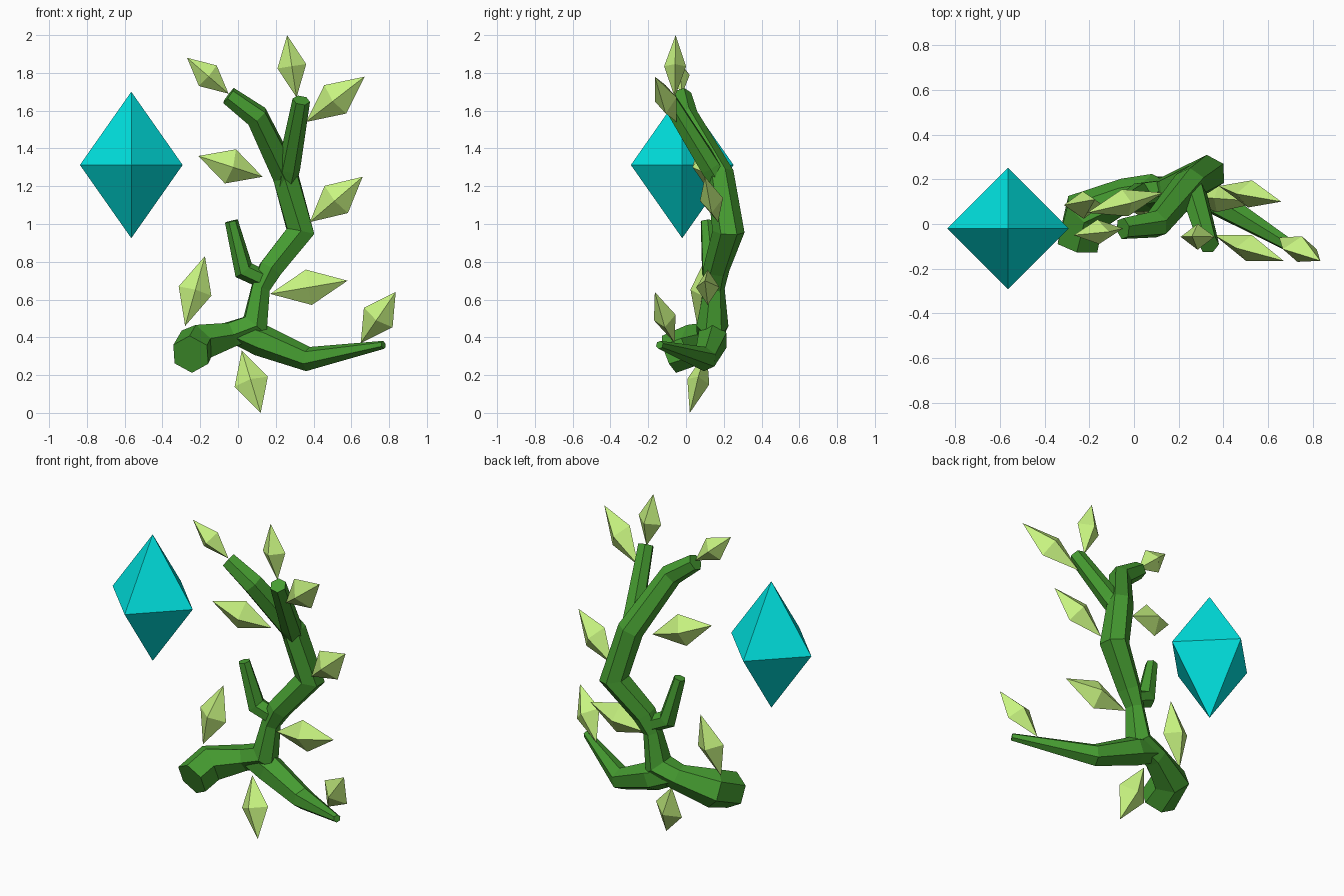
import bpy, bmesh, math
from mathutils import Vector

if "Cube" in bpy.data.objects:
    bpy.data.objects.remove(bpy.data.objects["Cube"])


def material(name, rgb):
    m = bpy.data.materials.new(name)
    m.diffuse_color = (*rgb, 1)
    m.use_nodes = True
    m.node_tree.nodes["Principled BSDF"].inputs["Base Color"].default_value = m.diffuse_color
    return m


GREEN = material("branch_green", (0.06, 0.33, 0.03))
LIME = material("leaf_lime", (0.58, 0.91, 0.22))
CYAN = material("crystal_cyan", (0.0, 0.76, 0.74))
Y = Vector((0, 1, 0))


def finish(bm, name, mat):
    bmesh.ops.recalc_face_normals(bm, faces=bm.faces)
    me = bpy.data.meshes.new(name)
    bm.to_mesh(me)
    bm.free()
    me.materials.append(mat)
    ob = bpy.data.objects.new(name, me)
    bpy.context.collection.objects.link(ob)
    return ob


def tube(name, nodes, sides=6):
    """Low-poly limb through nodes (x, y, z, radius) with mitred rings."""
    bm = bmesh.new()
    pts = [Vector(n[:3]) for n in nodes]
    rings, last = [], None
    for i, p in enumerate(pts):
        a = (p - pts[max(i - 1, 0)]).normalized()
        b = (pts[min(i + 1, len(pts) - 1)] - p).normalized()
        t = (a + b).normalized()
        if last is None:
            last = t.cross(Y)
        u = (last - t * last.dot(t)).normalized()
        last, v = u, t.cross(u)
        ring = []
        for k in range(sides):
            w = 2 * math.pi * k / sides
            ring.append(bm.verts.new(p + nodes[i][3] * (math.cos(w) * u + math.sin(w) * v)))
        rings.append(ring)
    for r, s in zip(rings, rings[1:]):
        for k in range(sides):
            j = (k + 1) % sides
            bm.faces.new((r[k], r[j], s[j], s[k]))
    bm.faces.new(rings[0])
    bm.faces.new(rings[-1])
    return finish(bm, name, GREEN)


def bipyramid(name, base, tip, wide, thick, mat, at=0.5):
    """Four-sided spindle from base to tip."""
    bm = bmesh.new()
    base, tip = Vector(base), Vector(tip)
    axis = (tip - base).normalized()
    u = axis.cross(Y).normalized()
    v = axis.cross(u)
    c = base.lerp(tip, at)
    ring = [bm.verts.new(c + d) for d in (u * wide, v * thick, -u * wide, -v * thick)]
    ends = [bm.verts.new(base), bm.verts.new(tip)]
    for k in range(4):
        for e in ends:
            bm.faces.new((ring[k], ring[(k + 1) % 4], e))
    return finish(bm, name, mat)


# Branch: main stem, lower arm, small twig and upper fork
branch = tube("branch", [
    (-0.25, -0.09, 0.31, 0.105), (-0.22, 0.05, 0.365, 0.11), (-0.04, 0.13, 0.415, 0.075),
    (0.09, 0.14, 0.46, 0.085), (0.12, 0.15, 0.66, 0.055), (0.17, 0.16, 0.76, 0.07),
    (0.33, 0.225, 0.96, 0.085), (0.25, 0.18, 1.26, 0.075), (0.10, 0.0, 1.57, 0.065),
    (-0.05, -0.02, 1.68, 0.05)])
limbs = [
    tube("lower_arm", [(0.0, 0.135, 0.43, 0.07), (0.12, 0.14, 0.385, 0.085),
                       (0.37, 0.10, 0.285, 0.065), (0.77, -0.14, 0.36, 0.022)]),
    tube("twig", [(0.15, 0.155, 0.70, 0.05), (0.03, 0.135, 0.755, 0.056),
                  (-0.035, 0.11, 1.015, 0.035)]),
    tube("upper_fork", [(0.25, 0.19, 1.20, 0.055), (0.27, 0.13, 1.30, 0.06),
                        (0.335, -0.09, 1.655, 0.047)]),
]
for limb in limbs:
    mod = branch.modifiers.new("join", 'BOOLEAN')
    mod.operation, mod.solver, mod.object = 'UNION', 'EXACT', limb
bpy.context.view_layer.objects.active = branch
for mod in list(branch.modifiers):
    bpy.ops.object.modifier_apply(modifier=mod.name)
for limb in limbs:
    bpy.data.objects.remove(limb)

# Leaves: base, tip, half width, half thickness
leaves = [
    ((0.31, -0.06, 1.67), (0.26, -0.055, 2.0), 0.077, 0.058),
    ((0.36, -0.05, 1.54), (0.67, -0.165, 1.78), 0.095, 0.06),
    ((-0.05, -0.02, 1.69), (-0.27, -0.05, 1.88), 0.072, 0.055),
    ((0.13, 0.14, 1.25), (-0.21, 0.05, 1.36), 0.095, 0.062),
    ((0.38, 0.17, 1.01), (0.66, 0.10, 1.25), 0.095, 0.062),
    ((0.17, 0.13, 0.63), (0.58, 0.10, 0.70), 0.095, 0.062),
    ((0.65, -0.06, 0.37), (0.835, -0.165, 0.64), 0.092, 0.06),
    ((-0.28, 0.06, 0.46), (-0.175, 0.11, 0.83), 0.09, 0.062),
    ((0.02, 0.11, 0.33), (0.12, 0.02, 0.0), 0.092, 0.06),
]
for i, (base, tip, wide, thick) in enumerate(leaves, 1):
    bipyramid(f"leaf_{i}", base, tip, wide, thick, LIME)

# Floating crystal
bipyramid("crystal", (-0.565, -0.02, 0.925), (-0.565, -0.02, 1.7), 0.272, 0.272, CYAN)
